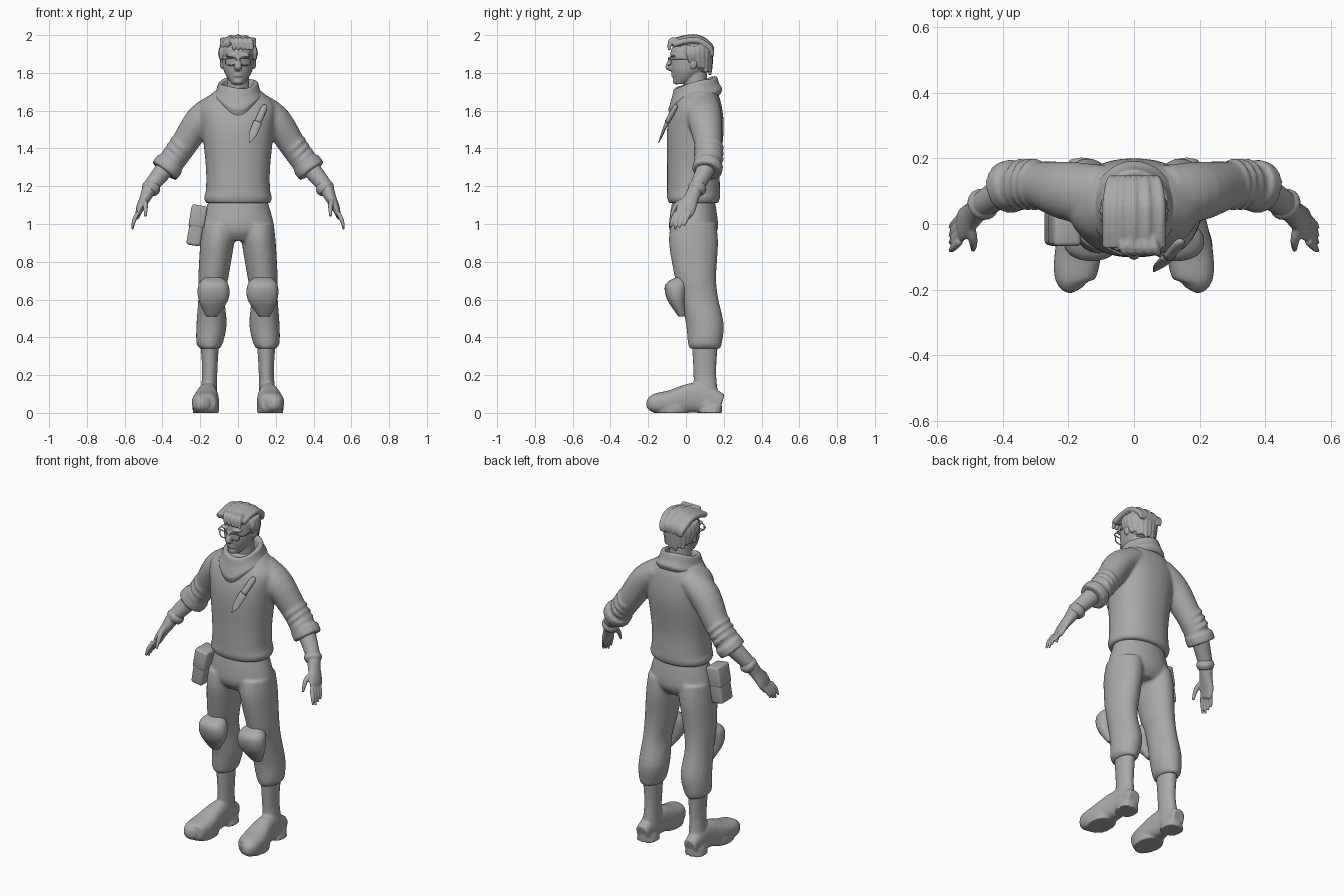
import bpy, bmesh
from math import sin, cos, tau, pi, copysign
from mathutils import Vector, Matrix

cube = bpy.data.objects.get("Cube")
if cube:
    bpy.data.objects.remove(cube)

shade = (.4, .4, .4, 1)
grey = bpy.data.materials.new("plain grey")
grey.use_nodes = True
grey.diffuse_color = shade
grey.node_tree.nodes["Principled BSDF"].inputs["Base Color"].default_value = shade

X, Y, Z = Vector((1, 0, 0)), Vector((0, 1, 0)), Vector((0, 0, 1))
SIDES = {"left": 1, "right": -1}


def spline(rows, steps=4):
    """Smooth curve through the key rows, radii included."""
    keys = [Vector(row) for row in rows]
    last = len(keys) - 1
    result = []
    for i in range(last):
        a, b, c, d = (keys[min(max(j, 0), last)] for j in range(i - 1, i + 3))
        for step in range(steps):
            t = step / steps
            result.append(b + (c - a) * (t / 2) + (a * 2 - b * 5 + c * 4 - d) * (t * t / 2)
                          + (b * 3 - a - c * 3 + d) * (t ** 3 / 2))
    return result + [keys[last]]


def bridge(bm, rings):
    for low, high in zip(rings, rings[1:]):
        for k in range(len(low)):
            bm.faces.new((low[k - 1], low[k], high[k], high[k - 1]))


def rounded(angle, power):
    c, d = cos(angle), sin(angle)
    return copysign(abs(c) ** power, c), copysign(abs(d) ** power, d)


def tube(bm, rows, side=1, ref=Y, level=False, power=1, sides=24):
    """Loft through rows of x, y, z, half width, half depth; level keeps the rings horizontal."""
    rows = spline(rows)
    points = [Vector(row[:3]) for row in rows]
    rings = []
    for i, (point, row) in enumerate(zip(points, rows)):
        ahead = points[min(i + 1, len(points) - 1)] - points[max(i - 1, 0)]
        along = Z if level else ahead.normalized()
        deep = (ref - along * ref.dot(along)).normalized()
        wide = deep.cross(along)
        ring = []
        for k in range(sides):
            c, d = rounded(tau * k / sides, power)
            p = point + wide * c * row[3] + deep * d * row[4]
            ring.append(bm.verts.new((p.x * side, p.y, p.z)))
        rings.append(ring)
    bridge(bm, rings)
    bm.faces.new(rings[0])
    bm.faces.new(rings[-1])


def strand(bm, points, radius, side=1, ref=Y):
    """Round strand that narrows towards its end, for fingers and hair."""
    last = len(points) - 1
    rows = []
    for i, point in enumerate(points):
        r = radius * (1 - (i / last) ** 3 / 2)
        rows.append((*point, r, r))
    tube(bm, rows, side, ref, sides=12)


def ball(bm, place, size):
    matrix = Matrix.Translation(place) @ Matrix.Diagonal((*size, 1))
    bmesh.ops.create_uvsphere(bm, u_segments=24, v_segments=14, radius=1, matrix=matrix)


def finish(name, bm, voxel=0, bevel=0):
    """Make the object; a voxel size blends its overlapping pieces into one skin."""
    bmesh.ops.recalc_face_normals(bm, faces=bm.faces)
    for face in bm.faces:
        face.smooth = True
    mesh = bpy.data.meshes.new(name)
    bm.to_mesh(mesh)
    bm.free()
    mesh.materials.append(grey)
    part = bpy.data.objects.new(name, mesh)
    bpy.context.collection.objects.link(part)
    if voxel:
        blend = part.modifiers.new("blend", 'REMESH')
        blend.mode, blend.voxel_size, blend.use_smooth_shade = 'VOXEL', voxel, True
        part.modifiers.new("soften", 'SMOOTH').iterations = 3
    if bevel:
        soften = part.modifiers.new("round edges", 'BEVEL')
        soften.width, soften.segments = bevel, 3


# Sweater: torso, sleeves, elbow folds and rolled cuffs
bm = bmesh.new()
tube(bm, [(0, .04, 1.11, .17, .13), (0, .04, 1.14, .18, .14), (0, .04, 1.18, .17, .14),
          (0, .04, 1.3, .17, .14), (0, .05, 1.5, .19, .15), (0, .06, 1.62, .2, .13),
          (0, .07, 1.69, .14, .1), (0, .07, 1.72, .09, .08)], level=True, power=.9, sides=40)
for side in SIDES.values():
    tube(bm, [(.1, .09, 1.63, .07, .09), (.2, .1, 1.55, .08, .09),
              (.3, .12, 1.4, .07, .07), (.39, .11, 1.28, .07, .07)], side)
    for k in range(3):
        x, z = .3 + .02 * k, 1.41 - .03 * k
        tube(bm, [(x, .12, z, .07, .08), (x + .01, .12, z - .01, .07, .08)], side)
    tube(bm, [(.36, .12, 1.32, .08, .08), (.39, .11, 1.28, .08, .08)], side)
finish("sweater", bm, voxel=.009)

# Trousers: hips and baggy legs gathered at the calf
bm = bmesh.new()
tube(bm, [(0, .04, 1.14, .15, .11), (0, .04, .98, .19, .13), (0, .04, .91, .13, .09)],
     level=True, sides=40)
for side in SIDES.values():
    tube(bm, [(.1, .04, 1, .09, .12), (.11, .04, .9, .09, .13), (.13, .05, .72, .08, .11),
              (.14, .07, .61, .07, .1), (.14, .1, .47, .08, .1), (.15, .1, .37, .07, .09),
              (.15, .1, .34, .05, .08)], side, level=True)
finish("trousers", bm, voxel=.009)

for name, side in SIDES.items():
    # Knee pad
    bm = bmesh.new()
    tube(bm, [(.14, -.02, .51, .03, .02), (.13, -.05, .6, .08, .05), (.13, -.05, .68, .08, .06),
              (.13, -.03, .72, .04, .02)], side, level=True, power=.9)
    finish(name + "_knee_pad", bm, voxel=.008)

    # Boot: shaft, foot, heel and sole
    bm = bmesh.new()
    tube(bm, [(.15, .1, .38, .05, .07), (.15, .1, .2, .04, .06), (.16, .11, .04, .05, .07)],
         side, level=True)
    tube(bm, [(.16, .19, .05, .04, .05), (.16, .06, .08, .05, .08), (.17, -.08, .06, .07, .06),
              (.18, -.17, .05, .06, .05), (.17, -.2, .05, .02, .02)], side, ref=Z, power=.8)
    tube(bm, [(.16, .13, 0, .06, .06), (.16, .13, .04, .05, .06)], side, level=True, power=.8)
    tube(bm, [(.17, -.08, 0, .07, .09), (.17, -.08, .04, .07, .1)], side, level=True, power=.9)
    finish(name + "_boot", bm, voxel=.007)

    # Forearm, palm, fingers and thumb
    bm = bmesh.new()
    tube(bm, [(.38, .11, 1.3, .05, .05), (.46, .06, 1.2, .04, .04), (.49, .03, 1.14, .03, .04),
              (.52, 0, 1.08, .02, .05), (.53, -.02, 1.04, .01, .04)], side)
    for i in range(4):
        y = .02 - .024 * i
        strand(bm, [(.53, y, 1.06), (.55, y - .02, 1.02), (.56, y - .03, .97 + .01 * abs(i - 2))],
               .012, side)
    strand(bm, [(.5, 0, 1.13), (.49, -.05, 1.1), (.49, -.08, 1.04)], .015, side)
    finish(name + "_hand", bm, voxel=.005)

    # Wrist band
    bm = bmesh.new()
    tube(bm, [(.45, .07, 1.21, .04, .04), (.46, .06, 1.19, .05, .05), (.47, .05, 1.17, .04, .04)], side)
    finish(name + "_wrist_band", bm)

# Neck scarf: slanted cowl dropping to a point in front
bm = bmesh.new()
rings = []
for reach, height, drop in ((.6, 1.68, 0), (.75, 1.75, 0), (.95, 1.75, 0), (1.05, 1.71, .01),
                            (1.2, 1.68, .04), (1.1, 1.65, .05), (.8, 1.65, .04)):
    ring = []
    for k in range(40):
        a = tau * k / 40
        front = cos(a)
        z = height - .03 * front - drop * max(front, 0) ** 4 + .005 * sin(3 * a + reach * 4)
        ring.append(bm.verts.new((.11 * reach * sin(a), .05 - .12 * reach * front, z)))
    rings.append(ring)
bridge(bm, rings + rings[:1])
finish("neck_scarf", bm, voxel=.007)

# Head: skull, neck, nose, mouth, chin, brows and ears
bm = bmesh.new()
tube(bm, [(0, -.03, 1.74, .03, .03), (0, 0, 1.78, .06, .07), (0, .02, 1.83, .08, .1),
          (0, .03, 1.92, .08, .11), (0, .03, 1.98, .05, .07)], level=True)
tube(bm, [(0, .06, 1.62, .06, .06), (0, .05, 1.8, .06, .06)], level=True)
tube(bm, [(0, -.08, 1.88, .01, .01), (0, -.09, 1.83, .02, .02), (0, -.08, 1.81, .01, .01)], level=True)
for z in (1.785, 1.797):
    ball(bm, (0, -.065, z), (.025, .014, .006))
ball(bm, (0, -.05, 1.756), (.026, .02, .017))
for side in SIDES.values():
    ball(bm, (.036 * side, -.066, 1.893), (.034, .018, .009))
    ball(bm, (.086 * side, .04, 1.85), (.01, .02, .03))
finish("head", bm, voxel=.005)

# Hair: cap with swept-back locks, hanging side and nape locks, and a fringe
bm = bmesh.new()
ball(bm, (0, .04, 1.91), (.09, .1, .08))
ball(bm, (0, .07, 1.86), (.08, .07, .07))
for i in range(-4, 5):
    x, top = .02 * i, 1.985 - .001 * i * i - .006 * (i % 2)
    strand(bm, [(x, -.07, top - .02), (x, 0, top), (x, .07, top), (x * .9, .13, top - .04),
                (x * .8, .14, top - .08)], .017, ref=X)
for i in range(-7, 8):
    a = i * pi / 12
    out, back = sin(a), cos(a)
    fall = .03 + .05 * max(back, 0) + .012 * (i % 2)
    strand(bm, [(.08 * out, .04 + .08 * back, 1.94), (.09 * out, .04 + .09 * back, 1.9),
                (.08 * out, .05 + .08 * back, 1.88 - fall)], .017, ref=X + Y / 3)
for i in range(5):
    x = .024 * i - .04
    strand(bm, [(x, -.04, 1.97), (x + .01, -.08, 1.97), (x + .02, -.09, 1.92)], .015, ref=X)
finish("hair", bm, voxel=.005)

# Glasses: rounded rims, temples and bridge
bm = bmesh.new()
wire = (.003, .003)
for side in SIDES.values():
    rim = []
    for k in range(25):
        c, d = rounded(tau * k / 24, .6)
        rim.append((.037 + .029 * c, .012 * max(c, 0) - .092, 1.86 + .02 * d, *wire))
    tube(bm, rim, side, sides=8)
    tube(bm, [(.066, -.08, 1.87, *wire), (.085, -.06, 1.87, *wire), (.09, .04, 1.87, *wire)],
         side, ref=Z, sides=8)
tube(bm, [(-.01, -.09, 1.87, *wire), (.01, -.09, 1.87, *wire)], sides=8)
finish("glasses", bm)

# Knife strapped across the chest: tapering blade and thicker grip
point, guard, end = Vector((.06, -.145, 1.43)), Vector((.105, -.1, 1.54)), Vector((.145, -.05, 1.63))
bm = bmesh.new()
tube(bm, [(*point, .002, .002), (*point.lerp(guard, .4), .02, .006), (*guard, .023, .01)])
tube(bm, [(*guard, .018, .013), (*guard.lerp(end, .8), .017, .013), (*end, .008, .006)])
finish("chest_knife", bm)

# Hip pouch with an overlapping flap
tilt = Matrix.Translation((-.22, -.01, .99)) @ Matrix.Rotation(.17, 4, 'Y')
for name, lift, size in (("hip_pouch", 0, (.075, .11, .21)), ("pouch_flap", .05, (.085, .115, .12))):
    bm = bmesh.new()
    matrix = tilt @ Matrix.Translation((0, 0, lift)) @ Matrix.Diagonal((*size, 1))
    bmesh.ops.create_cube(bm, size=1, matrix=matrix)
    finish(name, bm, bevel=.014)
